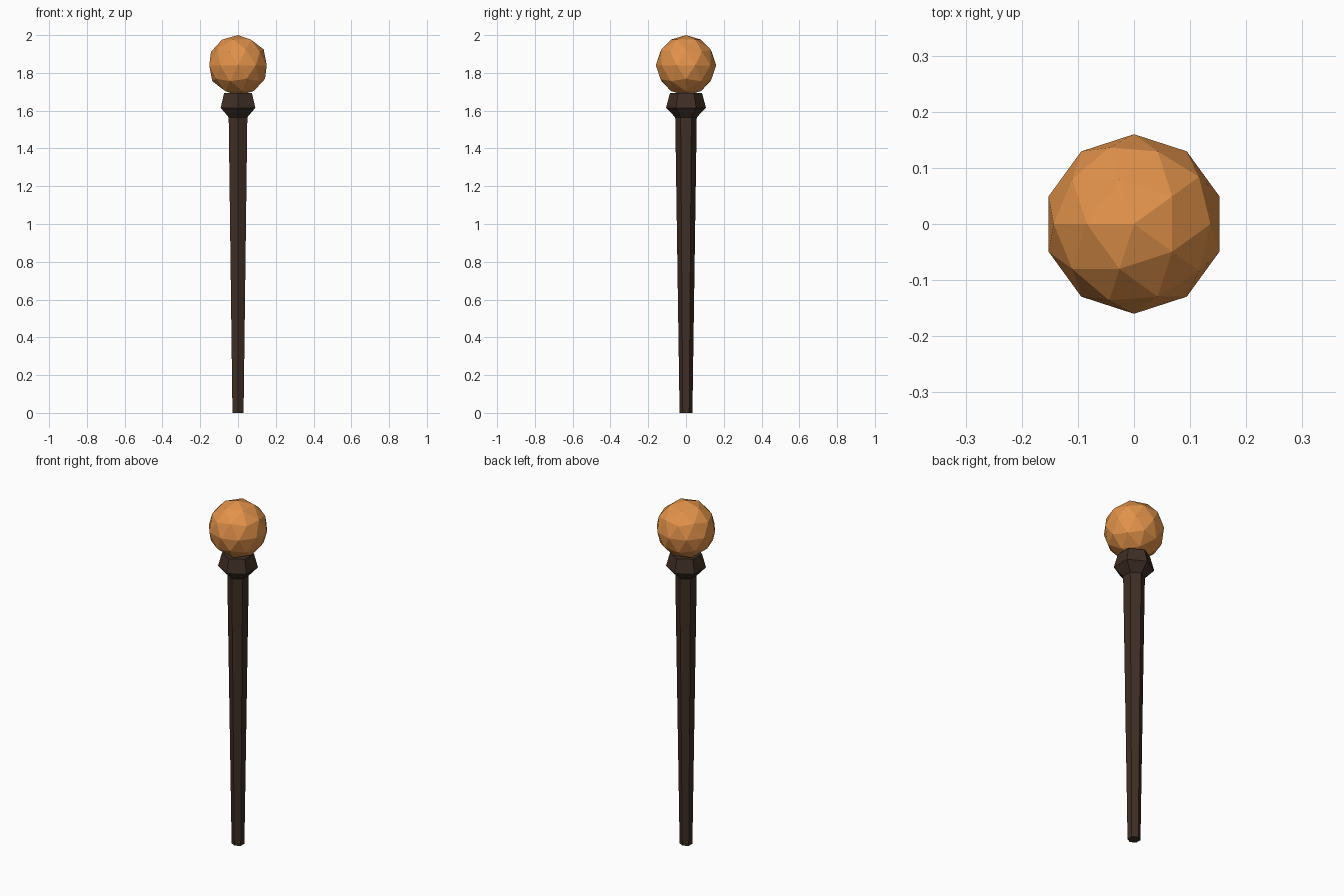
import bpy, bmesh, math
from mathutils import Matrix

if "Cube" in bpy.data.objects:
    bpy.data.objects.remove(bpy.data.objects["Cube"])


def material(name, rgb):
    m = bpy.data.materials.new(name)
    m.diffuse_color = (*rgb, 1.0)
    m.use_nodes = True
    m.node_tree.nodes["Principled BSDF"].inputs["Base Color"].default_value = m.diffuse_color
    return m


def finish(bm, name, mat):
    me = bpy.data.meshes.new(name)
    bmesh.ops.recalc_face_normals(bm, faces=bm.faces)
    bm.to_mesh(me)
    bm.free()
    me.materials.append(mat)
    ob = bpy.data.objects.new(name, me)
    bpy.context.collection.objects.link(ob)
    return ob


def hex_lathe(name, profile, mat, sides=6):
    """Closed faceted solid from (radius, z) rings, corners on the y axis."""
    bm = bmesh.new()
    rings = []
    for r, z in profile:
        angles = [math.pi / 2 + math.tau * i / sides for i in range(sides)]
        rings.append([bm.verts.new((r * math.cos(a), r * math.sin(a), z)) for a in angles])
    for lo, hi in zip(rings, rings[1:]):
        for i in range(sides):
            j = (i + 1) % sides
            bm.faces.new((lo[i], lo[j], hi[j], hi[i]))
    bm.faces.new(rings[0][::-1])
    bm.faces.new(rings[-1])
    return finish(bm, name, mat)


dark_wood = material("dark wood", (0.048, 0.028, 0.019))
amber = material("amber", (0.76, 0.29, 0.07))

# tapered six-sided shaft
hex_lathe("shaft", [(0.034, 0.0), (0.057, 1.565)], dark_wood)

# flared collar holding the orb
hex_lathe("collar", [(0.057, 1.565), (0.106, 1.615), (0.085, 1.693)], dark_wood)

# faceted orb
bm = bmesh.new()
bmesh.ops.create_icosphere(
    bm, subdivisions=2, radius=0.16,
    matrix=Matrix.Translation((0, 0, 1.84)) @ Matrix.Rotation(math.pi, 4, 'Z'))
finish(bm, "orb", amber)
